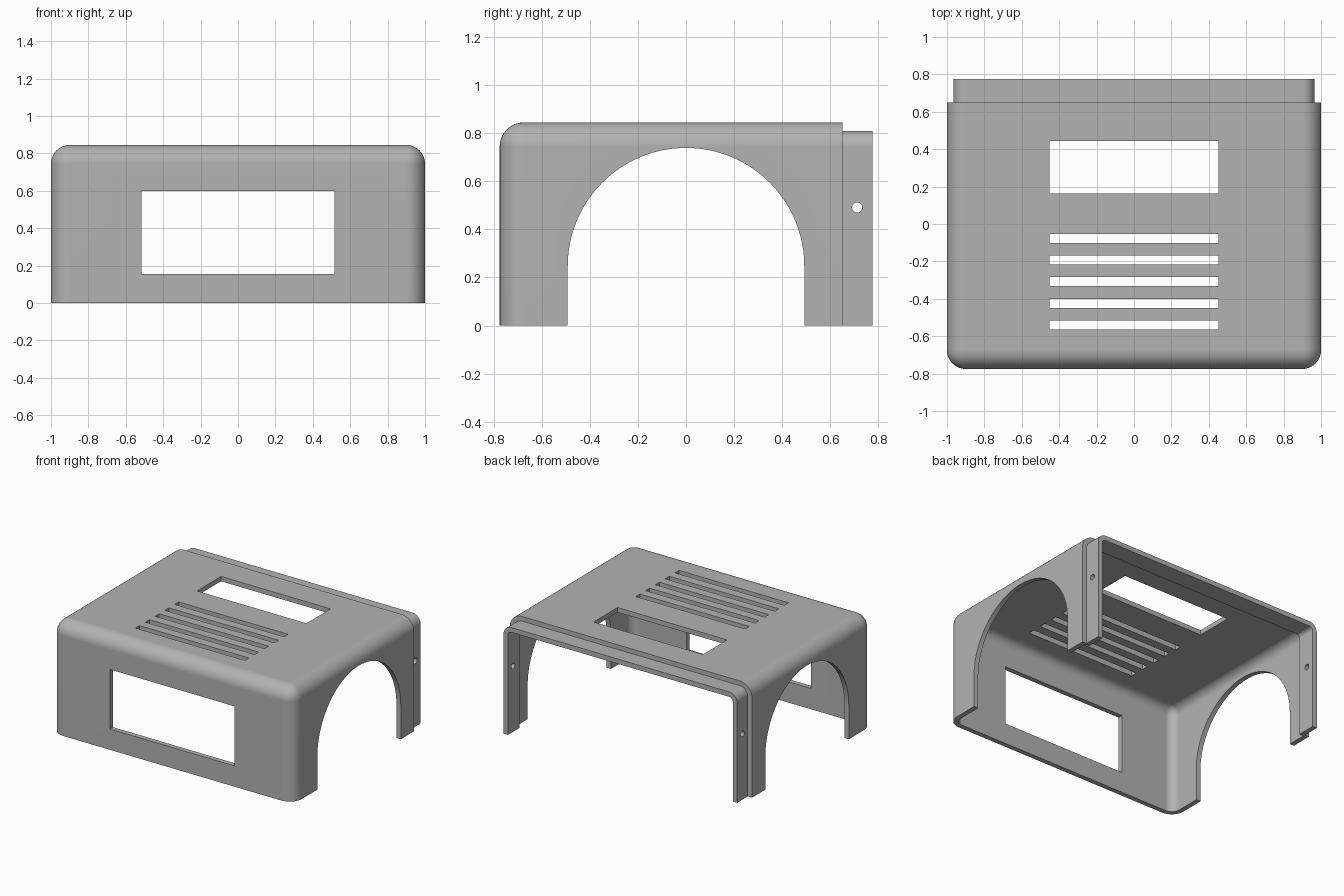
import bpy, bmesh, math

if "Cube" in bpy.data.objects:
    bpy.data.objects.remove(bpy.data.objects["Cube"])

grey = bpy.data.materials.new("plain_grey")
grey.diffuse_color = (0.45, 0.45, 0.45, 1)
grey.use_nodes = True
grey.node_tree.nodes["Principled BSDF"].inputs["Base Color"].default_value = grey.diffuse_color


def add_object(name, bm):
    mesh = bpy.data.meshes.new(name)
    bm.to_mesh(mesh)
    bm.free()
    ob = bpy.data.objects.new(name, mesh)
    bpy.context.collection.objects.link(ob)
    mesh.materials.append(grey)
    return ob


def box_bmesh(x, y0, y1, z0, z1):
    bm = bmesh.new()
    bmesh.ops.create_cube(bm, size=1)
    for v in bm.verts:
        v.co = (v.co.x * 2 * x, y1 if v.co.y > 0 else y0, z1 if v.co.z > 0 else z0)
    return bm


def apply_modifiers(ob):
    bpy.ops.object.select_all(action='DESELECT')
    bpy.context.view_layer.objects.active = ob
    ob.select_set(True)
    for m in list(ob.modifiers):
        bpy.ops.object.modifier_apply(modifier=m.name)


def shell(name, x, y0, y1, z1, radius, thick, closed_front):
    """Rounded hood, open underneath and behind, thickened inwards."""
    bm = box_bmesh(x, y0, y1, 0, z1)
    bm.normal_update()
    gone = [f for f in bm.faces if f.normal.z < -0.5 or f.normal.y > 0.5
            or (f.normal.y < -0.5 and not closed_front)]
    bmesh.ops.delete(bm, geom=gone, context='FACES')
    edges = [e for e in bm.edges if len(e.link_faces) == 2]
    bmesh.ops.bevel(bm, geom=edges, offset=radius, segments=10, profile=0.5,
                    affect='EDGES', clamp_overlap=True)
    bm.normal_update()
    ob = add_object(name, bm)
    m = ob.modifiers.new("wall", 'SOLIDIFY')
    m.thickness, m.offset, m.use_even_offset = thick, -1, True
    apply_modifiers(ob)
    return ob


def prism_x(name, points):
    """Cutter with a (y, z) outline running through the full width."""
    bm = bmesh.new()
    face = bm.faces.new([bm.verts.new((-1.3, y, z)) for y, z in points])
    new = bmesh.ops.extrude_face_region(bm, geom=[face])["geom"]
    bmesh.ops.translate(bm, vec=(2.6, 0, 0),
                        verts=[g for g in new if isinstance(g, bmesh.types.BMVert)])
    bmesh.ops.recalc_face_normals(bm, faces=bm.faces)
    return add_object(name, bm)


def cut(ob, cutters):
    for c in cutters:
        m = ob.modifiers.new("cut", 'BOOLEAN')
        m.operation, m.solver, m.object = 'DIFFERENCE', 'EXACT', c
    apply_modifiers(ob)
    for c in cutters:
        bpy.data.objects.remove(c)


def finish(ob):
    apply_modifiers(ob)
    bpy.ops.object.shade_smooth_by_angle(angle=math.radians(30))
    m = ob.modifiers.new("flat_panels", 'WEIGHTED_NORMAL')
    m.keep_sharp = True


# Main cover
cover = shell("cover", 1.0, -0.775, 0.65, 0.845, 0.1, 0.036, True)

# Side arches, front window, top window and vent slots
arch = [(0.492, -0.2)]
arch += [(0.492 * math.cos(math.pi * i / 48), 0.247 + 0.492 * math.sin(math.pi * i / 48))
         for i in range(49)]
arch += [(-0.492, -0.2)]
cutters = [prism_x("arch_cutter", arch),
           add_object("front_cutter", box_bmesh(0.515, -0.9, -0.6, 0.155, 0.6)),
           add_object("top_cutter", box_bmesh(0.452, 0.162, 0.445, 0.7, 1.0))]
for i in range(5):
    y = -0.077 - 0.1157 * i
    cutters.append(add_object("slot_cutter", box_bmesh(0.452, y - 0.024, y + 0.024, 0.7, 1.0)))
cut(cover, cutters)
finish(cover)

# Inset rear lip with a screw hole on each side
lip = shell("rear_lip", 0.965, 0.635, 0.775, 0.81, 0.066, 0.036, False)
hole = [(0.712 + 0.021 * math.cos(math.tau * i / 24), 0.491 + 0.021 * math.sin(math.tau * i / 24))
        for i in range(24)]
cut(lip, [prism_x("hole_cutter", hole)])
finish(lip)
